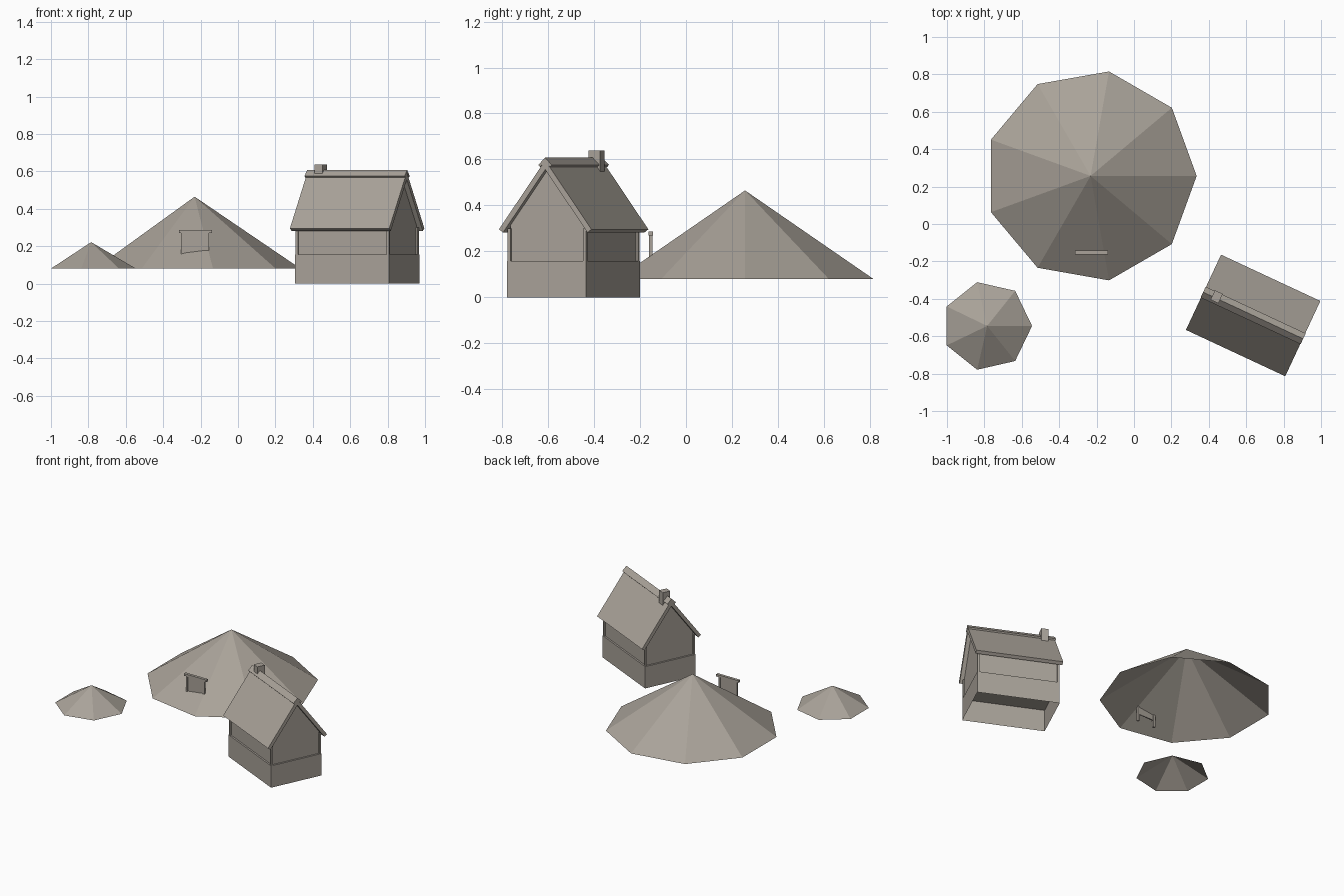
import bpy, bmesh, math
from mathutils import Matrix, Vector

if "Cube" in bpy.data.objects:
    bpy.data.objects.remove(bpy.data.objects["Cube"])

stone = bpy.data.materials.new("warm_grey")
stone.use_nodes = True
COLOUR = (0.40, 0.365, 0.32, 1)
stone.diffuse_color = COLOUR
stone.node_tree.nodes["Principled BSDF"].inputs["Base Color"].default_value = COLOUR

HOUSE = Matrix.Translation((0.637, -0.489, 0)) @ Matrix.Rotation(math.radians(-25), 4, "Z")


def finish(name, bm, matrix=Matrix()):
    mesh = bpy.data.meshes.new(name)
    bmesh.ops.recalc_face_normals(bm, faces=bm.faces)
    bm.to_mesh(mesh)
    bm.free()
    mesh.materials.append(stone)
    obj = bpy.data.objects.new(name, mesh)
    obj.matrix_world = matrix
    bpy.context.collection.objects.link(obj)
    return obj


def box(name, low, high, matrix=Matrix(), open_bottom=False):
    bm = bmesh.new()
    bmesh.ops.create_cube(bm, size=1)
    low, high = Vector(low), Vector(high)
    for v in bm.verts:
        v.co = (low + high) / 2 + v.co * (high - low)
    if open_bottom:
        bm.normal_update()
        floor = [f for f in bm.faces if f.normal.z < -0.9]
        bmesh.ops.delete(bm, geom=floor, context="FACES_ONLY")
    return finish(name, bm, matrix)


def prism(name, profile, half_length, matrix):
    """Extrude a (y, z) outline along x."""
    bm = bmesh.new()
    face = bm.faces.new([bm.verts.new((-half_length, y, z)) for y, z in profile])
    ext = bmesh.ops.extrude_face_region(bm, geom=[face])
    moved = [g for g in ext["geom"] if isinstance(g, bmesh.types.BMVert)]
    bmesh.ops.translate(bm, verts=moved, vec=(2 * half_length, 0, 0))
    return finish(name, bm, matrix)


def chevron(half_width, apex, eave, thickness):
    """Outline of an inverted V slab with edges square to its slope."""
    slope = (apex - eave) / half_width
    run = math.hypot(1, slope)
    dy, dz = thickness * slope / run, thickness / run
    return [(-half_width, eave), (0, apex), (half_width, eave),
            (half_width - dy, eave - dz), (0, apex - thickness * run),
            (dy - half_width, eave - dz)]


def mound(name, sides, radius, centre, base, top):
    bm = bmesh.new()
    apex = bm.verts.new((0, 0, top - base))
    rim = [bm.verts.new((radius * math.cos(a), radius * math.sin(a), 0))
           for a in (i * math.tau / sides for i in range(sides))]
    for i in range(sides):
        bm.faces.new((rim[i], rim[(i + 1) % sides], apex))
    return finish(name, bm, Matrix.Translation((*centre, base)))


# Mounds, open underneath
mound("large_mound", 9, 0.567, (-0.232, 0.257), 0.08, 0.465)
mound("small_mound", 7, 0.24, (-0.785, -0.545), 0.08, 0.222)

# Notice board set into the large mound
box("board_panel", (-0.30, -0.156, 0.13), (-0.16, -0.15, 0.27))
box("board_rail", (-0.316, -0.163, 0.27), (-0.14, -0.143, 0.286))
for side, x in (("right", -0.304), ("left", -0.17)):
    box(side + "_board_post", (x, -0.16, 0.08), (x + 0.015, -0.146, 0.27))

# House walls
L, W, SPLIT = 0.278, 0.19, 0.157
box("lower_wall", (-L, -W, 0), (L, W, SPLIT), HOUSE, open_bottom=True)
w = W - 0.012
prism("upper_wall", [(-w, SPLIT), (w, SPLIT), (w, 0.315), (0, 0.56), (-w, 0.315)], L - 0.012, HOUSE)
for i, sx in enumerate((-1, 1)):
    for j, sy in enumerate((-1, 1)):
        name = ("back", "front")[sx > 0] + ("_right", "_left")[sy > 0] + "_corner_post"
        xs = sorted((sx * (L - 0.002), sx * (L - 0.016)))
        ys = sorted((sy * (W - 0.002), sy * (W - 0.016)))
        box(name, (xs[0], ys[0], SPLIT), (xs[1], ys[1], 0.30), HOUSE)

# Roof, ridge cap and chimney
prism("roof", chevron(0.222, 0.596, 0.296, 0.024), 0.293, HOUSE)
prism("ridge_cap", chevron(0.032, 0.608, 0.576, 0.012), 0.295, HOUSE)
box("chimney", (-0.242, -0.02, 0.52), (-0.196, 0.036, 0.638), HOUSE)
